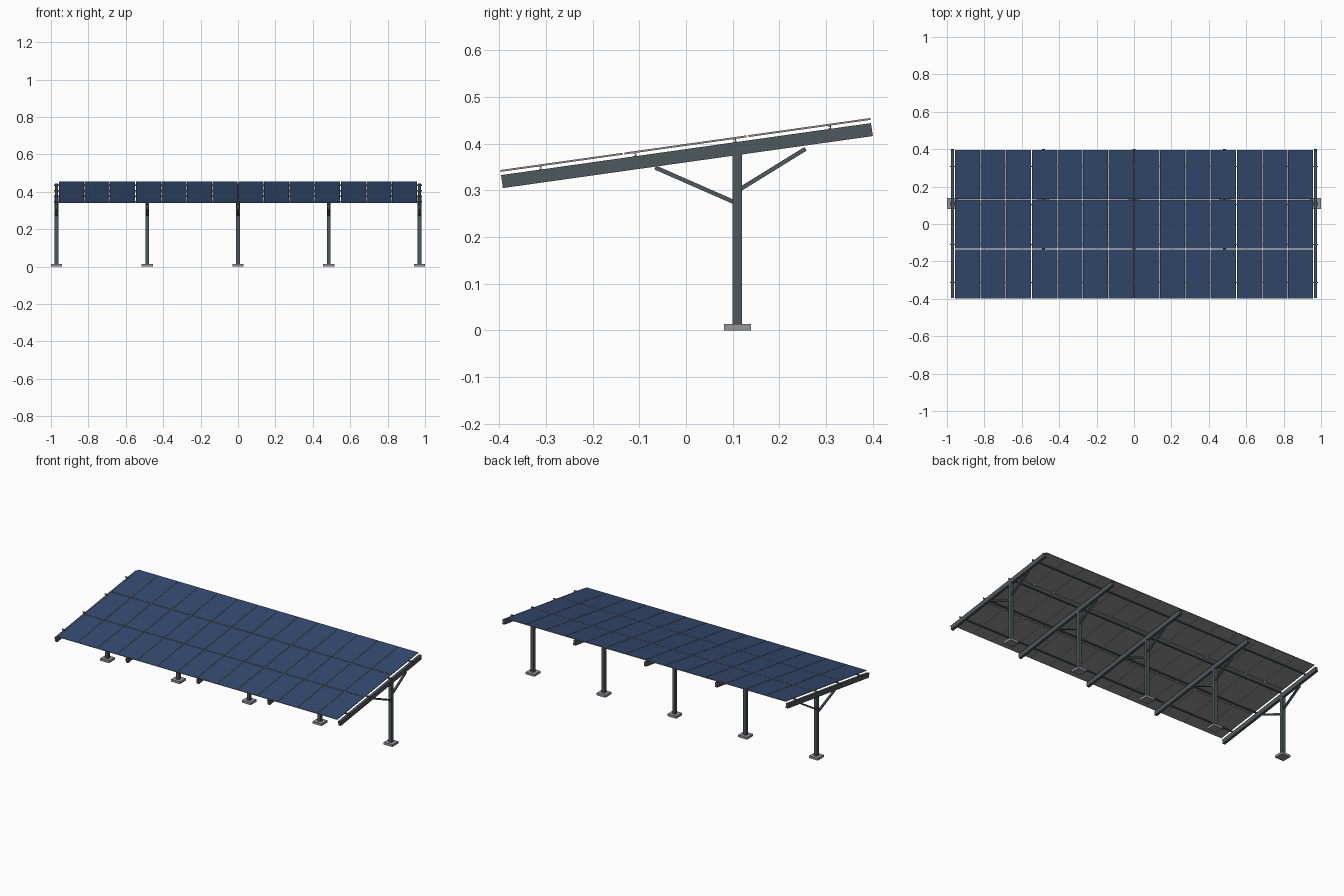
import bpy, bmesh, math
from mathutils import Matrix, Vector

if "Cube" in bpy.data.objects:
    bpy.data.objects.remove(bpy.data.objects["Cube"])


def material(name, rgb):
    m = bpy.data.materials.new(name)
    m.diffuse_color = (*rgb, 1)
    m.use_nodes = True
    m.node_tree.nodes["Principled BSDF"].inputs["Base Color"].default_value = m.diffuse_color
    return m


STEEL = material("dark steel", (0.076, 0.098, 0.107))
CONCRETE = material("concrete grey", (0.30, 0.30, 0.33))
FRAME = material("aluminium grey", (0.29, 0.29, 0.285))
GLASS = material("solar blue", (0.034, 0.069, 0.162))

# Tilted roof frame: local y runs up the slope, local z is its normal
ROOF = Matrix.Translation((0, 0.002, 0.3745)) @ Matrix.Rotation(math.radians(8), 4, 'X')
FRAMES_X = [-0.97, -0.485, 0, 0.485, 0.97]


def add_box(bm, center, size, mat=Matrix()):
    m = mat @ Matrix.Translation(center) @ Matrix.Diagonal((*size, 1))
    return bmesh.ops.create_cube(bm, size=1, matrix=m)["verts"]


def finish(bm, name, *mats):
    me = bpy.data.meshes.new(name)
    bm.to_mesh(me)
    bm.free()
    for m in mats:
        me.materials.append(m)
    ob = bpy.data.objects.new(name, me)
    bpy.context.collection.objects.link(ob)
    return ob


def boxes(name, mat, items, matrix=Matrix()):
    bm = bmesh.new()
    for center, size in items:
        add_box(bm, center, size, matrix)
    return finish(bm, name, mat)


def brace(name, x, start, end):
    # Diagonal strut in the y-z plane
    a, b = Vector((x, *start)), Vector((x, *end))
    d = b - a
    m = Matrix.Translation((a + b) / 2) @ Matrix.Rotation(math.atan2(d.z, d.y), 4, 'X')
    boxes(name, STEEL, [((0, 0, 0), (0.012, d.length, 0.009))], m)


# Support frames
for x in FRAMES_X:
    boxes("footing", CONCRETE, [((x, 0.11, 0.007), (0.06, 0.058, 0.014))])
    boxes("post", STEEL, [((x, 0.11, 0.197), (0.02, 0.02, 0.366))])
    boxes("rafter", STEEL, [((x, 0, 0), (0.016, 0.80, 0.028))], ROOF)
    brace("front_brace", x, (-0.066, 0.349), (0.105, 0.274))
    brace("back_brace", x, (0.115, 0.302), (0.256, 0.389))

# Channel purlins lying across the rafters
for y in (-0.315, -0.11, 0.106, 0.311):
    boxes("purlin", STEEL, [
        ((0, y + 0.002, 0.0175), (1.97, 0.002, 0.007)),
        ((0, y, 0.0203), (1.97, 0.006, 0.0014)),
        ((0, y, 0.0147), (1.97, 0.006, 0.0014)),
    ], ROOF)

# Solar panels: 14 columns by 3 rows, blue top inset in a grey frame
COLS, ROWS, PX, PY = 14, 3, 0.137, 0.268
bm = bmesh.new()
for i in range(COLS):
    for j in range(ROWS):
        c = ((i - (COLS - 1) / 2) * PX, (j - (ROWS - 1) / 2) * PY, 0.023)
        add_box(bm, c, (PX - 0.003, PY - 0.004, 0.004))
bm.normal_update()
tops = [f for f in bm.faces if f.normal.z > 0.9]
bmesh.ops.inset_individual(bm, faces=tops, thickness=0.0012)
for f in tops:
    f.material_index = 1
bm.transform(ROOF)
finish(bm, "solar_panels", FRAME, GLASS)
